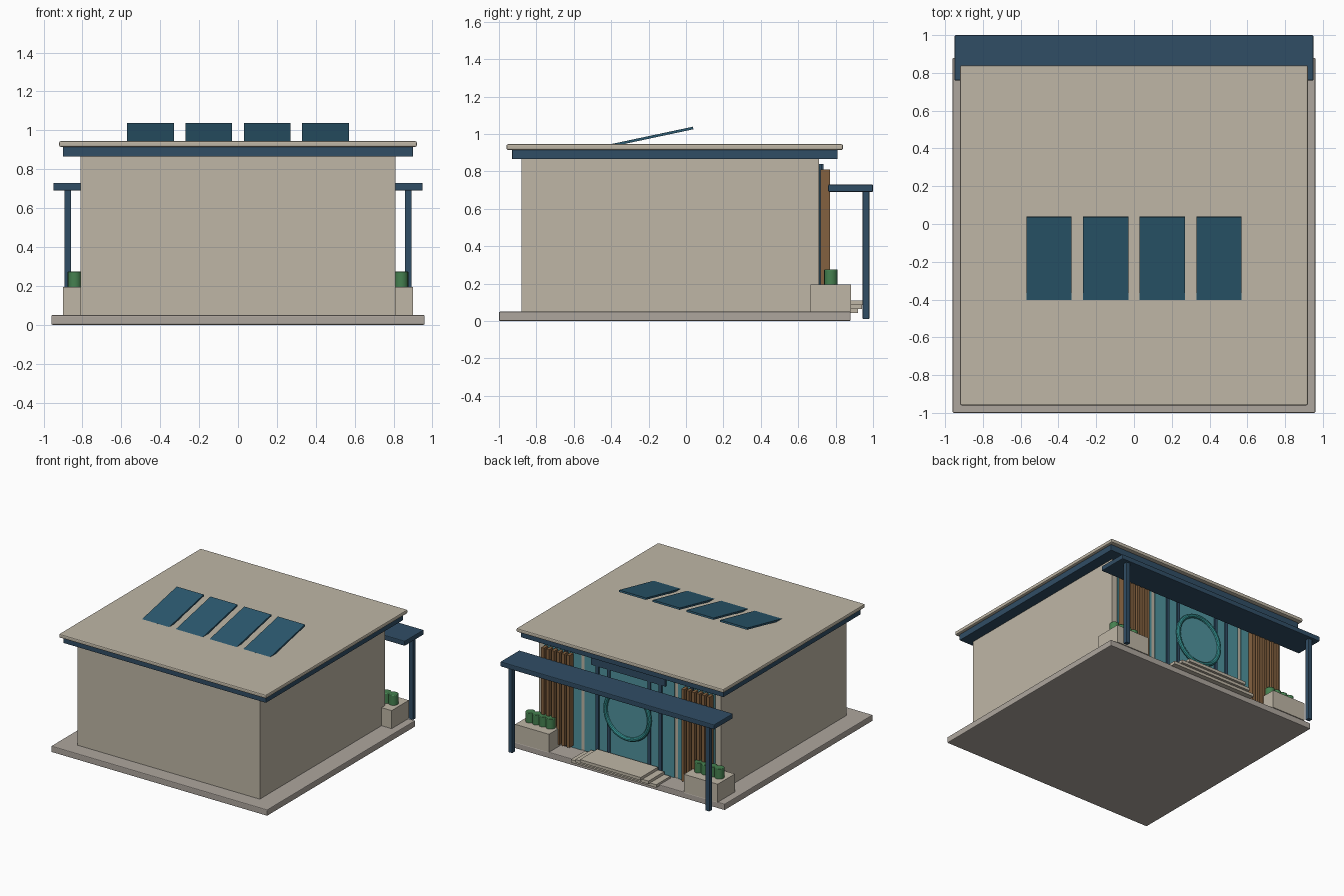
import bpy, math

if "Cube" in bpy.data.objects:
    bpy.data.objects.remove(bpy.data.objects["Cube"])


def mat(name, r, g, b):
    m = bpy.data.materials.new(name)
    m.diffuse_color = (r, g, b, 1)
    m.use_nodes = True
    m.node_tree.nodes["Principled BSDF"].inputs["Base Color"].default_value = m.diffuse_color
    return m


STONE = mat("stone", 0.52, 0.47, 0.38)
PAVING = mat("paving", 0.42, 0.38, 0.34)
NAVY = mat("navy_metal", 0.03, 0.075, 0.13)
GLASS = mat("teal_glass", 0.08, 0.29, 0.34)
RING = mat("ring_teal", 0.04, 0.32, 0.32)
WOOD = mat("timber", 0.23, 0.12, 0.05)
LEAF = mat("leaf", 0.06, 0.22, 0.08)
SOLAR = mat("solar_blue", 0.025, 0.10, 0.16)


def finish(name, m, bevel=0):
    o = bpy.context.object
    o.name = name
    o.data.materials.append(m)
    if bevel:
        b = o.modifiers.new("bevel", 'BEVEL')
        b.width = bevel
        b.segments = 2
    return o


def box(name, x, y, z, m, bevel=0):
    """Box from (min, max) ranges on each axis."""
    bpy.ops.mesh.primitive_cube_add(size=1, location=[sum(r) / 2 for r in (x, y, z)])
    o = bpy.context.object
    o.scale = [r[1] - r[0] for r in (x, y, z)]
    bpy.ops.object.transform_apply(location=False, rotation=False, scale=True)
    return finish(name, m, bevel)


def span(c, w):
    return (c - w / 2, c + w / 2)


# Ground slab, walls and layered flat roof
box("base_slab", (-0.96, 0.96), (-1, 0.88), (0, 0.05), PAVING, 0.006)
box("walls", (-0.81, 0.81), (-0.88, 0.71), (0.05, 0.87), STONE)
box("roof_fascia", (-0.9, 0.9), (-0.93, 0.81), (0.865, 0.915), NAVY, 0.004)
box("roof_slab", (-0.92, 0.92), (-0.96, 0.84), (0.915, 0.945), STONE, 0.008)

# Tilted solar panels
for i in range(4):
    p = box("solar_panel", span(-0.45 + 0.3 * i, 0.24), span(-0.182, 0.45),
            span(0.985, 0.014), SOLAR)
    p.rotation_euler.x = math.radians(12)

# Entrance canopy
box("canopy", (-0.95, 0.95), (0.76, 1.0), (0.69, 0.73), NAVY, 0.006)

# Central glazing, header and ring
box("entrance_glass", (-0.40, 0.40), (0.70, 0.718), (0.05, 0.83), GLASS)
box("entrance_header", (-0.33, 0.33), (0.70, 0.735), (0.77, 0.84), NAVY)
bpy.ops.mesh.primitive_cylinder_add(vertices=48, radius=0.19, depth=0.02,
                                    location=(0, 0.73, 0.46), rotation=(math.pi / 2, 0, 0))
finish("ring_glass", GLASS)
bpy.ops.mesh.primitive_torus_add(major_radius=0.195, minor_radius=0.017, major_segments=48,
                                 minor_segments=10, location=(0, 0.742, 0.46),
                                 rotation=(math.pi / 2, 0, 0))
finish("entrance_ring", RING)
bpy.ops.object.shade_smooth_by_angle()

# Mirrored side parts
for s in (-1, 1):
    box("canopy_post", span(s * 0.876, 0.035), (0.945, 0.98), (0.01, 0.7), NAVY, 0.003)
    box("side_glass", span(s * 0.595, 0.33), (0.70, 0.715), (0.05, 0.83), GLASS)
    for x in (0.18, 0.28, 0.56):
        box("mullion", span(s * x, 0.026), (0.70, 0.728), (0.05, 0.84), NAVY)
    for i in range(6):
        box("timber_slat", span(s * (0.51 + 0.045 * i), 0.026), (0.72, 0.77),
            (0.07, 0.81), WOOD)
    box("planter", span(s * 0.75, 0.30), (0.665, 0.883), (0.05, 0.195), STONE)
    for i in range(4):
        bpy.ops.mesh.primitive_cylinder_add(
            vertices=16, radius=0.036, depth=0.085,
            location=(s * (0.66 + 0.06 * i), 0.775, 0.2325))
        finish("planter_shrub", LEAF, 0.004)
        bpy.ops.object.shade_smooth_by_angle()

# Entrance steps
for i in range(3):
    w, top = 0.27 + 0.055 * i, 0.11 - 0.022 * i
    box("entrance_step", (-w, w), (0.74, 0.96 - 0.02 * i), (top - 0.024, top), STONE)
